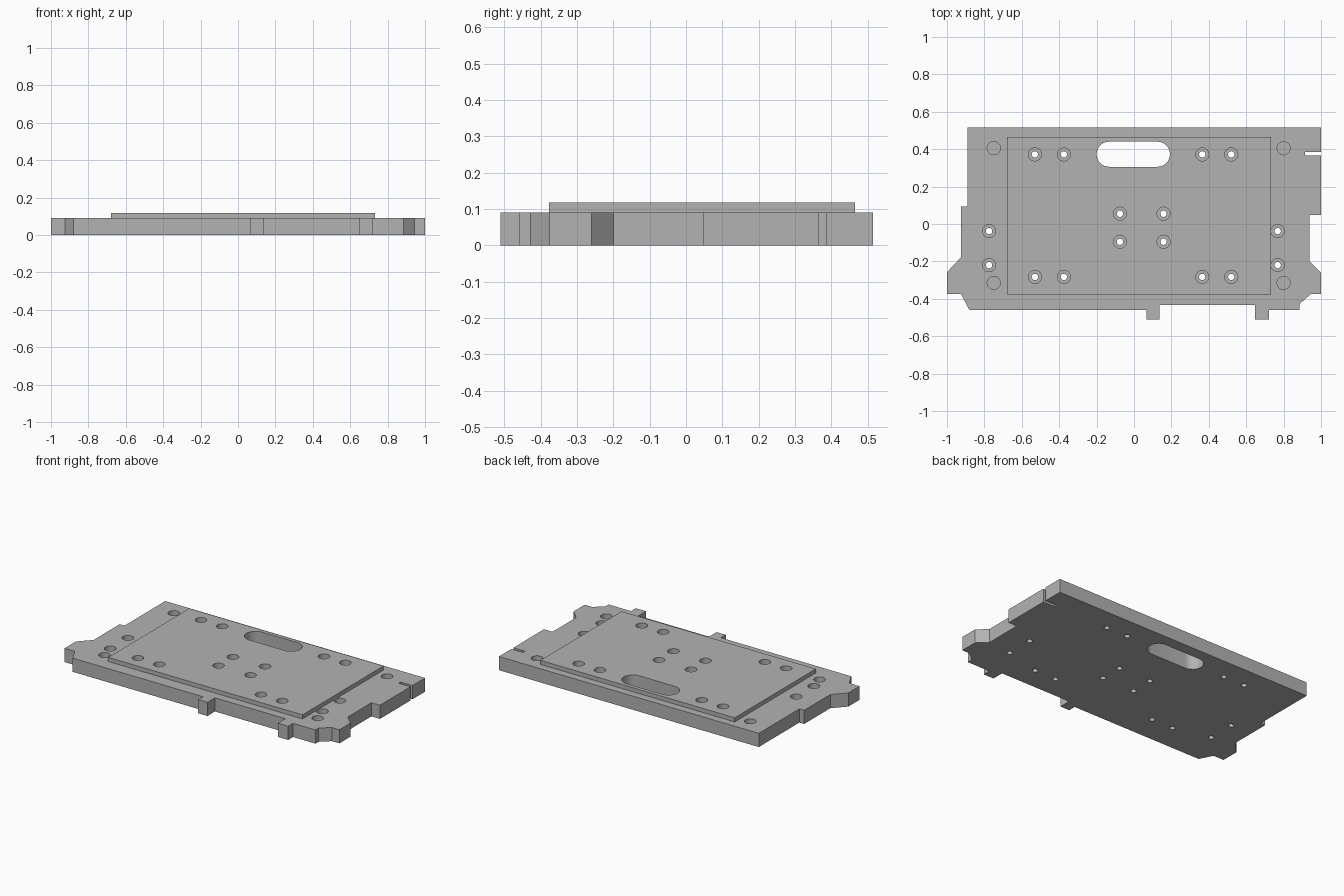
import bpy
import bmesh
from math import cos, sin, pi, radians

if "Cube" in bpy.data.objects:
    bpy.data.objects.remove(bpy.data.objects["Cube"])

BASE_TOP, PANEL_TOP, BORE_FLOOR = 0.09, 0.117, 0.045

grey = bpy.data.materials.new("plain grey")
grey.use_nodes = True
grey.diffuse_color = (0.45, 0.45, 0.45, 1)
grey.node_tree.nodes["Principled BSDF"].inputs["Base Color"].default_value = grey.diffuse_color


def prism(bm, points, z0, z1):
    """Extrude a closed outline from z0 to z1."""
    face = bm.faces.new([bm.verts.new((x, y, z0)) for x, y in points])
    top = bmesh.ops.extrude_face_region(bm, geom=[face])
    verts = [v for v in top["geom"] if isinstance(v, bmesh.types.BMVert)]
    bmesh.ops.translate(bm, verts=verts, vec=(0, 0, z1 - z0))


def circle(x, y, r, n=32):
    return [(x + r * cos(2 * pi * i / n), y + r * sin(2 * pi * i / n)) for i in range(n)]


def stadium(x0, x1, y, r, n=16):
    right = [(x1 - r + r * cos(a), y + r * sin(a)) for a in (pi * (i / n - 0.5) for i in range(n + 1))]
    left = [(x0 + r + r * cos(a), y + r * sin(a)) for a in (pi * (i / n + 0.5) for i in range(n + 1))]
    return right + left


def make(name, prisms):
    bm = bmesh.new()
    for points, z0, z1 in prisms:
        prism(bm, points, z0, z1)
    bmesh.ops.recalc_face_normals(bm, faces=bm.faces)
    mesh = bpy.data.meshes.new(name)
    bm.to_mesh(mesh)
    bm.free()
    mesh.materials.append(grey)
    obj = bpy.data.objects.new(name, mesh)
    bpy.context.collection.objects.link(obj)
    return obj


# Notched base outline, clockwise from the back left corner
outline = [
    (-0.89, 0.515), (1, 0.515),
    (1, 0.385), (0.915, 0.385), (0.915, 0.365), (1, 0.365),      # thin edge slot
    (1, 0.047), (0.938, 0.047), (0.938, -0.2), (1, -0.26),
    (1, -0.375), (0.945, -0.375), (0.885, -0.428), (0.885, -0.46),
    (0.722, -0.46), (0.722, -0.51), (0.648, -0.51), (0.648, -0.432),  # front tabs
    (0.135, -0.432), (0.135, -0.51), (0.068, -0.51), (0.068, -0.46),
    (-0.88, -0.46), (-0.925, -0.375), (-1, -0.375), (-1, -0.258),
    (-0.925, -0.178), (-0.925, 0.093), (-0.89, 0.093),
]
panel = [(-0.68, -0.377), (0.733, -0.377), (0.733, 0.465), (-0.68, 0.465)]

base_plate = make("base_plate", [(outline, 0, BASE_TOP)])
raised_panel = make("raised_panel", [(panel, BASE_TOP, PANEL_TOP)])

# Counterbored screw holes, and blind holes near the corners
screws = [(x, y) for x in (-0.53, -0.375, 0.365, 0.52) for y in (0.372, -0.283)]
screws += [(x, y) for x in (-0.075, 0.158) for y in (0.055, -0.095)]
screws += [(x, y) for x in (-0.775, 0.768) for y in (-0.038, -0.22)]
blind = [(x, y) for x in (-0.75, 0.80) for y in (0.405, -0.315)]

bores = make("bore_cutter", [(circle(x, y, 0.035), BORE_FLOOR, 0.2) for x, y in screws + blind])
through = make("through_cutter", [(circle(x, y, 0.017), -0.1, 0.2) for x, y in screws]
               + [(stadium(-0.2, 0.192, 0.373, 0.067), -0.1, 0.2)])

# Cut both plates, then drop the cutters
for part in (base_plate, raised_panel):
    bpy.ops.object.select_all(action="DESELECT")
    part.select_set(True)
    bpy.context.view_layer.objects.active = part
    for cutter in (bores, through):
        cutter.hide_render = True
        mod = part.modifiers.new("cut", "BOOLEAN")
        mod.operation, mod.solver, mod.object = "DIFFERENCE", "EXACT", cutter
        bpy.ops.object.modifier_apply(modifier=mod.name)
    bpy.ops.object.shade_smooth_by_angle(angle=radians(30))
for cutter in (bores, through):
    bpy.data.objects.remove(cutter)
